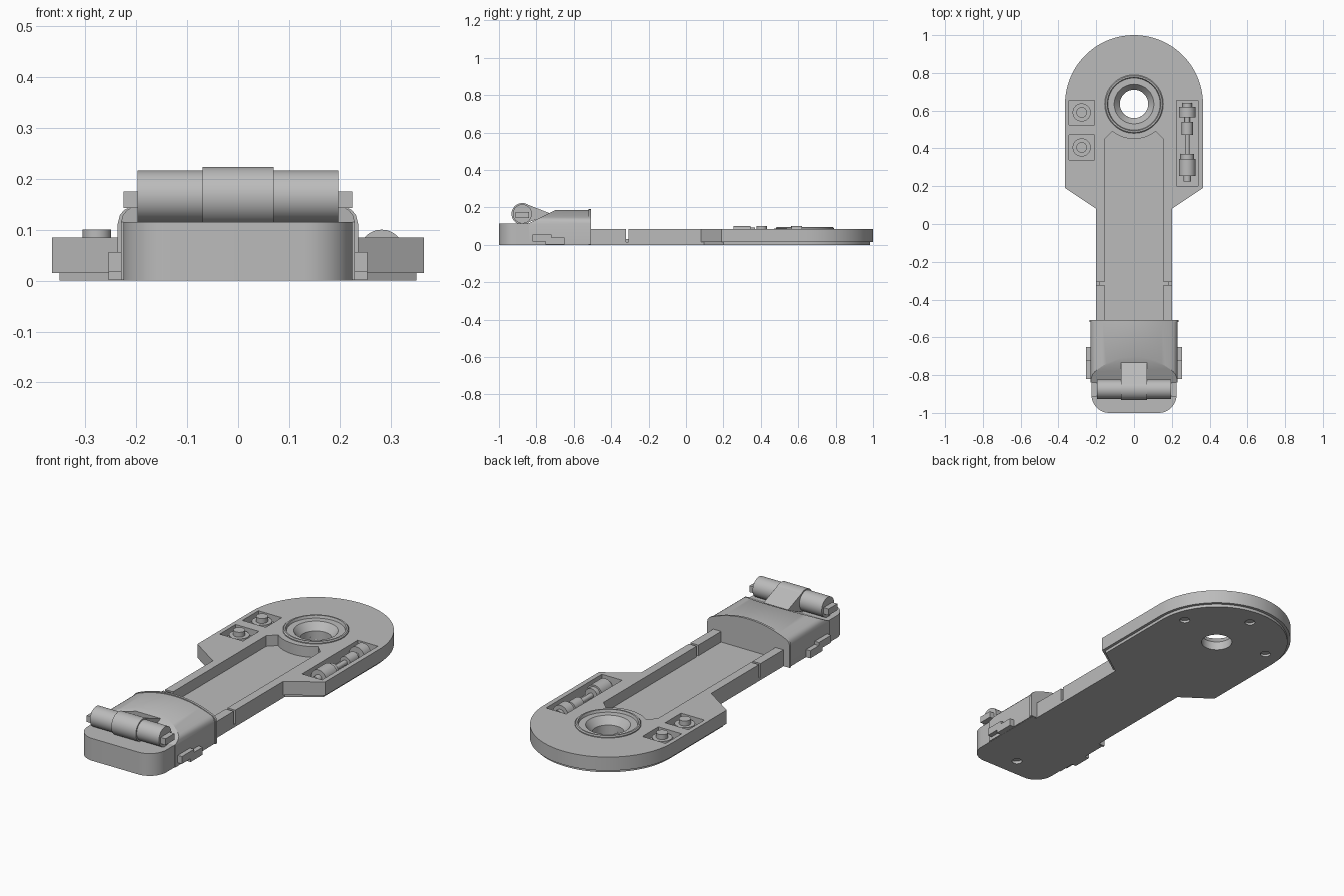
import bpy, bmesh, math
from mathutils import Vector, Matrix

old = bpy.data.objects.get("Cube")
if old:
    bpy.data.objects.remove(old, do_unlink=True)

grey = bpy.data.materials.new("plain grey")
grey.use_nodes = True
grey.diffuse_color = (0.5, 0.5, 0.5, 1)
grey.node_tree.nodes["Principled BSDF"].inputs["Base Color"].default_value = (0.5, 0.5, 0.5, 1)

HEAD = 0.635      # y of the round head's centre
DECK = 0.085      # top of the plate
FLOOR = 0.03      # floor of the channel and pockets


def finish(name, bm):
    bmesh.ops.recalc_face_normals(bm, faces=bm.faces)
    mesh = bpy.data.meshes.new(name)
    bm.to_mesh(mesh)
    bm.free()
    ob = bpy.data.objects.new(name, mesh)
    bpy.context.collection.objects.link(ob)
    mesh.materials.append(grey)
    return ob


def prism_bm(pts, lo, hi, axis="z"):
    """Extrude a closed outline along z, y (points are x,z) or x (points are y,z)."""
    place = {"z": lambda a, b: (a, b, lo), "y": lambda a, b: (a, lo, b),
             "x": lambda a, b: (lo, a, b)}[axis]
    step = {"z": (0, 0, 1), "y": (0, 1, 0), "x": (1, 0, 0)}[axis]
    bm = bmesh.new()
    face = bm.faces.new([bm.verts.new(place(*p)) for p in pts])
    res = bmesh.ops.extrude_face_region(bm, geom=[face])
    verts = [v for v in res["geom"] if isinstance(v, bmesh.types.BMVert)]
    bmesh.ops.translate(bm, verts=verts, vec=Vector(step) * (hi - lo))
    return bm


def prism(name, pts, lo, hi, axis="z"):
    return finish(name, prism_bm(pts, lo, hi, axis))


def box(name, x0, x1, y0, y1, z0, z1):
    return prism(name, [(x0, y0), (x1, y0), (x1, y1), (x0, y1)], z0, z1)


def arc(cx, cy, r, a0, a1, n):
    return [(cx + r * math.cos(math.radians(a0 + (a1 - a0) * i / n)),
             cy + r * math.sin(math.radians(a0 + (a1 - a0) * i / n))) for i in range(n + 1)]


def disc(cx, cy, r, n=32):
    return arc(cx, cy, r, 0, 360, n)[:-1]


def lathe(name, profile, centre, axis="z", closed=False, n=48):
    """Spin (radius, height) points about an axis through centre."""
    bm = bmesh.new()
    vs = [bm.verts.new((r, 0, h)) for r, h in profile]
    for a, b in zip(vs, vs[1:] + (vs[:1] if closed else [])):
        if a is not b:
            bm.edges.new((a, b))
    bmesh.ops.spin(bm, geom=bm.verts[:] + bm.edges[:], cent=(0, 0, 0), axis=(0, 0, 1),
                   angle=math.tau, steps=n)
    bmesh.ops.remove_doubles(bm, verts=bm.verts, dist=0.0001)
    turn = Matrix.Rotation(math.radians(-90), 4, "X") if axis == "y" else Matrix()
    bm.transform(Matrix.Translation(centre) @ turn)
    return finish(name, bm)


def cut(ob, cutters):
    """Subtract cutters from ob, then discard them."""
    bpy.context.view_layer.objects.active = ob
    for c in cutters:
        mod = ob.modifiers.new("cut", "BOOLEAN")
        mod.operation, mod.solver, mod.object = "DIFFERENCE", "EXACT", c
        bpy.ops.object.modifier_apply(modifier=mod.name)
        bpy.data.objects.remove(c, do_unlink=True)


def plate_outline(r, shoulder, neck):
    half = [(r, shoulder), (0.2, neck), (0.2, -0.52)]
    return (arc(0, HEAD, r, 0, 180, 64) + [(-x, y) for x, y in half] + half[::-1])


# Main plate with channel, pockets, ring seat and rail notches
body = prism("main_plate", plate_outline(0.365, 0.19, 0.08), 0.015, DECK)
channel = ([(-0.155, -0.6), (0.155, -0.6), (0.155, 0.45)]
           + arc(0, HEAD, 0.185, -51.6, -128.4, 20) + [(-0.155, 0.45)])
BUTTONS = (0.59, 0.405)
cutters = [prism("channel_cutter", channel, FLOOR, 0.2),
           prism("seat_cutter", disc(0, HEAD, 0.15, 48), -0.1, 0.2),
           box("capsule_cutter", 0.225, 0.34, 0.2, 0.655, FLOOR, 0.2)]
for y in BUTTONS:
    cutters.append(box("button_cutter", -0.343, -0.21, y - 0.065, y + 0.065, 0.05, 0.2))
for s in (-1, 1):
    xs = sorted((s * 0.15, s * 0.22))
    cutters.append(box("notch_cutter", *xs, -0.322, -0.308, FLOOR, 0.2))
    xs = sorted((s * 0.185, s * 0.22))
    cutters.append(box("notch_cutter", *xs, -0.322, -0.308, -0.1, 0.06))
cut(body, cutters)

# Thin base with the through hole and screw holes
base = prism("base_plate", plate_outline(0.35, 0.2, 0.095), 0, 0.015)
holes = [prism("hole_cutter", disc(0, HEAD, 0.075, 48), -0.1, 0.2)]
for x, y in ((-0.26, 0.7), (0.26, 0.7), (0, 0.89)):
    holes.append(prism("screw_cutter", disc(x, y, 0.025), -0.1, 0.012))
cut(base, holes)

# Stepped ring around the hole
lathe("hole_ring", [(0.075, 0.015), (0.155, 0.015), (0.155, 0.09), (0.15, 0.095), (0.142, 0.095),
                    (0.138, 0.082), (0.105, 0.082), (0.075, 0.045)],
      (0, HEAD, 0), closed=True, n=64)

# Push buttons
for y in BUTTONS:
    lathe("button", [(0, 0.045), (0.048, 0.045), (0.048, 0.075), (0.028, 0.075),
                     (0.028, 0.1), (0, 0.1)], (-0.277, y, 0), n=32)

# Stepped capsule lying in the long pocket: (radius, end position)
segments = [(0.02, 0.255), (0.044, 0.345), (0.035, 0.37), (0.013, 0.47), (0.03, 0.54),
            (0.014, 0.565), (0.044, 0.62), (0.024, 0.64)]
profile, start = [(0, 0.225)], 0.225
for r, end in segments:
    profile += [(r, start), (r, end)]
    start = end
lathe("capsule", profile + [(0, start)], (0.282, 0, 0.056), axis="y", n=32)

# Front block with rounded corners
block_pts = ([(0.225, -0.515), (-0.225, -0.515)] + arc(-0.13, -0.905, 0.095, 180, 270, 12)
             + arc(0.13, -0.905, 0.095, 270, 360, 12))
block = prism("front_block", block_pts, 0, 0.115)
cut(block, [prism("screw_cutter", disc(0, -0.9, 0.025), -0.1, 0.015)])


# Arched housing with a sloped front, and its rear lip
def arch(w, top):
    side = [(w, 0.001), (w, 0.112), (w - 0.004, 0.128), (w - 0.012, 0.138), (w - 0.022, 0.144)]
    xe = w - 0.022
    crown = [(xe * (1 - i / 10), top - (top - 0.144) * (1 - i / 10) ** 2) for i in range(1, 20)]
    return side + crown + [(-x, z) for x, z in side[::-1]]


bm = prism_bm(arch(0.23, 0.185), -0.84, -0.515, "y")
bmesh.ops.bisect_plane(bm, geom=bm.verts[:] + bm.edges[:] + bm.faces[:], dist=1e-5,
                       plane_co=(0, -0.7, 0.185), plane_no=(0, -0.447, 0.894), clear_outer=True)
bmesh.ops.holes_fill(bm, edges=[e for e in bm.edges if e.is_boundary], sides=0)
finish("housing", bm)
prism("housing_lip", arch(0.236, 0.19), -0.52, -0.508, "y")

# Roller with sleeve, wedge tab and end pegs
RY, RZ = -0.875, 0.165
prism("roller", disc(RY, RZ, 0.051, 40), -0.197, 0.197, "x")
prism("roller_sleeve", disc(RY, RZ, 0.058, 40), -0.07, 0.07, "x")
prism("roller_tab", [(RY + 0.02, 0.218), (-0.732, 0.17), (-0.75, 0.15), (RY, 0.112)],
      -0.07, 0.07, "x")
for s, side in ((-1, "right"), (1, "left")):
    xs = sorted((s * 0.19, s * 0.225))
    box(side + "_roller_peg", *xs, -0.912, -0.84, 0.142, 0.175)
    # Side clips low on the front block
    xs = sorted((s * 0.22, s * 0.254))
    box(side + "_clip_tall", *xs, -0.82, -0.72, 0.018, 0.056)
    box(side + "_clip_foot", *xs, -0.75, -0.72, 0.001, 0.02)
    box(side + "_clip_low", *xs, -0.72, -0.65, 0.001, 0.04)

bpy.ops.object.select_all(action="DESELECT")
for ob in bpy.context.collection.objects:
    if ob.type == "MESH" and grey.name in ob.data.materials:
        ob.select_set(True)
        bpy.context.view_layer.objects.active = ob
bpy.ops.object.shade_smooth_by_angle(angle=math.radians(30))
